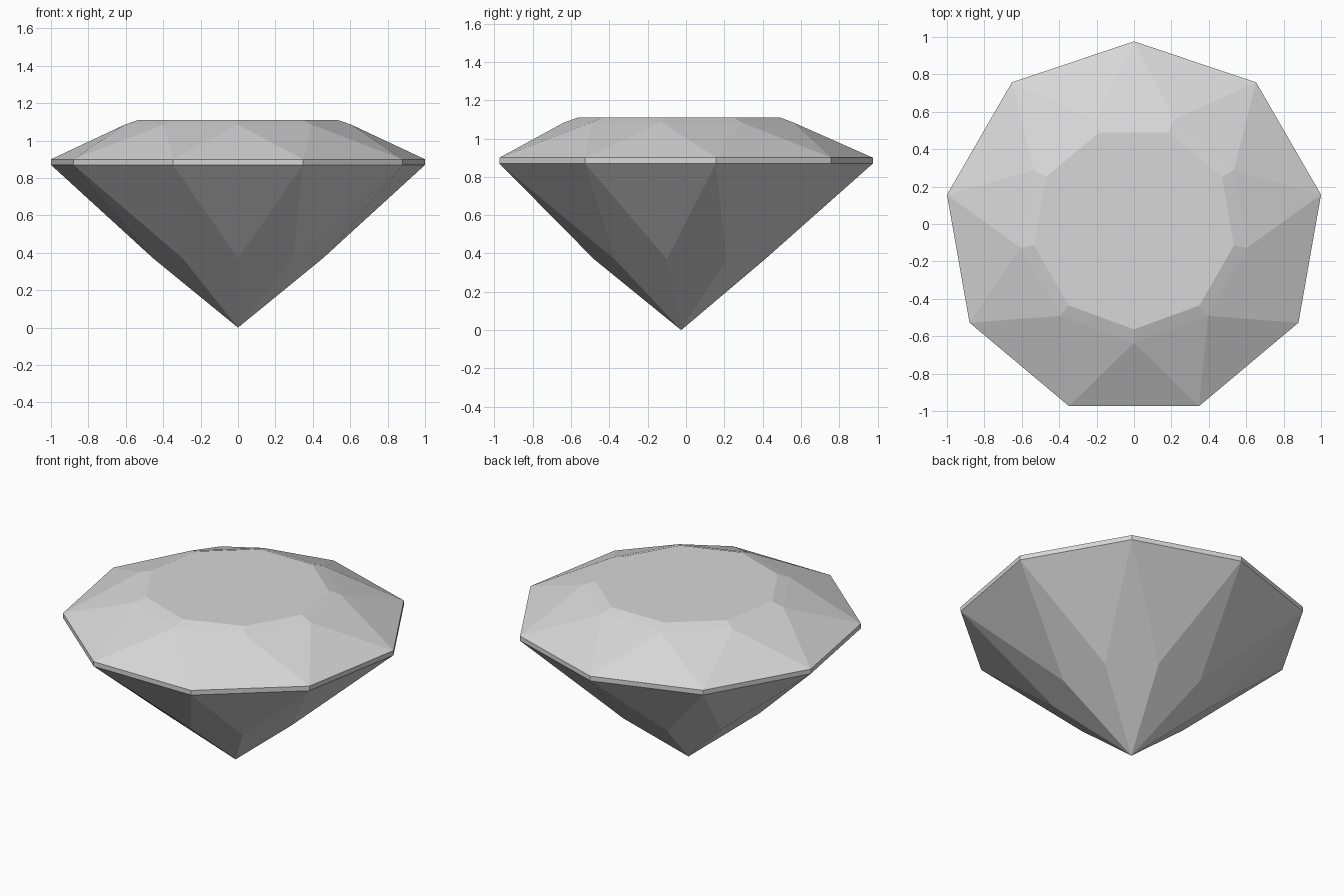
import bpy, bmesh
from math import sin, cos, radians

# Remove the default cube
cube = bpy.data.objects.get("Cube")
if cube:
    bpy.data.objects.remove(cube, do_unlink=True)

SIDES = 9
STEP = 360 / SIDES
CENTRE_Y = -0.02

# Pale grey stone
COLOUR = (0.68, 0.68, 0.68, 1)
stone = bpy.data.materials.new("pale_grey_stone")
stone.use_nodes = True
stone.diffuse_color = COLOUR
stone.node_tree.nodes["Principled BSDF"].inputs["Base Color"].default_value = COLOUR

bm = bmesh.new()


def ring(radius, z, start):
    """Nine points around the axis, the first at the start angle."""
    points = []
    for i in range(SIDES):
        a = radians(start + i * STEP)
        points.append(bm.verts.new((radius * cos(a), CENTRE_Y + radius * sin(a), z)))
    return points


# Rings of points: corners of the girdle, and facet points halfway between
CORNER, MIDDLE = -70, -90
tip = bm.verts.new((0, CENTRE_Y - 0.005, 0))
lower = ring(0.46, 0.37, MIDDLE)
girdle_low = ring(1.0154, 0.87, CORNER)
girdle_high = ring(1.0154, 0.90, CORNER)
upper = ring(0.615, 1.085, MIDDLE)
table = ring(0.543, 1.11, MIDDLE)

# The back corner is cut slightly shorter
for v in girdle_low + girdle_high:
    if v.co.y > 0.9:
        v.co.y = 0.976

for i in range(SIDES):
    j = (i + 1) % SIDES
    # Pavilion: long kites down to the tip, triangles under the girdle edges
    bm.faces.new((tip, lower[j], girdle_low[i], lower[i]))
    bm.faces.new((lower[j], girdle_low[j], girdle_low[i]))
    # Girdle band
    bm.faces.new((girdle_low[i], girdle_low[j], girdle_high[j], girdle_high[i]))
    # Crown: triangles above the girdle edges, then corner facets and table rim
    bm.faces.new((girdle_high[i], girdle_high[j], upper[j]))
    bm.faces.new((girdle_high[i], upper[j], upper[i]))
    bm.faces.new((upper[i], upper[j], table[j], table[i]))
bm.faces.new(table)

bmesh.ops.recalc_face_normals(bm, faces=bm.faces)
mesh = bpy.data.meshes.new("cut_gem")
bm.to_mesh(mesh)
bm.free()
mesh.materials.append(stone)
gem = bpy.data.objects.new("cut_gem", mesh)
bpy.context.collection.objects.link(gem)
